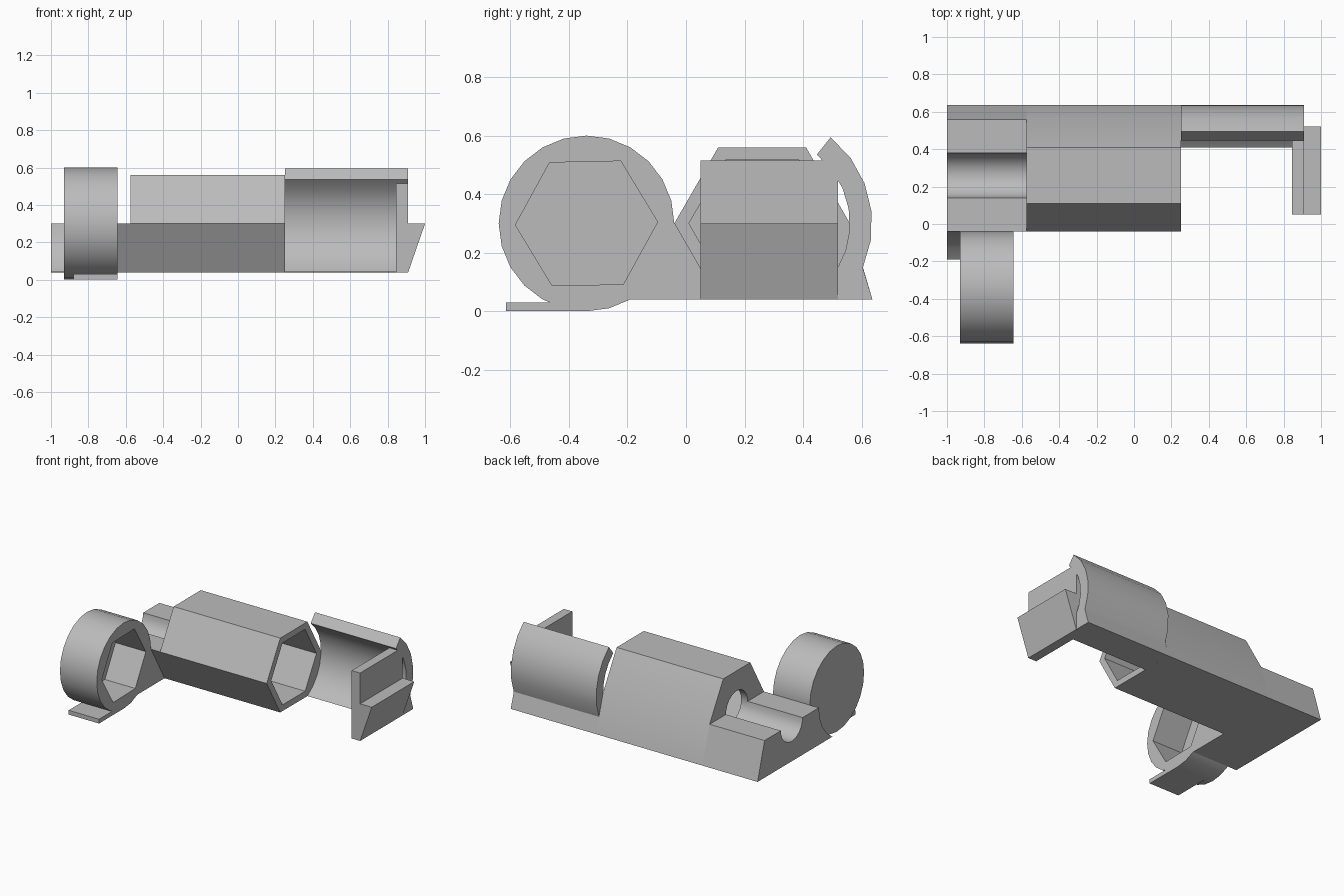
import bpy, bmesh
from math import sin, cos, radians

cube = bpy.data.objects.get("Cube")
if cube:
    bpy.data.objects.remove(cube, do_unlink=True)

grey = bpy.data.materials.new("plain grey")
grey.use_nodes = True
grey.diffuse_color = (0.5, 0.5, 0.5, 1)
grey.node_tree.nodes["Principled BSDF"].inputs["Base Color"].default_value = (0.5, 0.5, 0.5, 1)


def arc(cy, cz, r, start, end, steps):
    """Points of an arc in the side plane, angles in degrees."""
    angles = [radians(start + (end - start) * i / steps) for i in range(steps + 1)]
    return [(cy + r * cos(a), cz + r * sin(a)) for a in angles]


def ring(cy, cz, r, sides, turn=0):
    return arc(cy, cz, r, turn, turn + 360, sides)[:-1]


def extrude(name, outline, direction):
    """Solid made by sweeping a flat outline along one direction."""
    bm = bmesh.new()
    face = bm.faces.new([bm.verts.new(p) for p in outline])
    swept = bmesh.ops.extrude_face_region(bm, geom=[face])["geom"]
    # The starting face stays as the near cap
    if not face.is_valid or face not in bm.faces[:]:
        bm.faces.new(bm.verts[:len(outline)])
    verts = [v for v in swept if isinstance(v, bmesh.types.BMVert)]
    bmesh.ops.translate(bm, verts=verts, vec=direction)
    bmesh.ops.recalc_face_normals(bm, faces=bm.faces)
    mesh = bpy.data.meshes.new(name)
    bm.to_mesh(mesh)
    bm.free()
    mesh.materials.append(grey)
    obj = bpy.data.objects.new(name, mesh)
    bpy.context.collection.objects.link(obj)
    return obj


def prism(name, profile, x0, x1):
    return extrude(name, [(x0, y, z) for y, z in profile], (x1 - x0, 0, 0))


def activate(obj):
    bpy.ops.object.select_all(action='DESELECT')
    obj.select_set(True)
    bpy.context.view_layer.objects.active = obj


def cut(obj, cutter):
    mod = obj.modifiers.new("cut", 'BOOLEAN')
    mod.operation = 'DIFFERENCE'
    mod.solver = 'EXACT'
    mod.object = cutter
    activate(obj)
    bpy.ops.object.modifier_apply(modifier=mod.name)
    bpy.data.objects.remove(cutter, do_unlink=True)


# Shared centres and levels
BY, DY, CZ, FLOOR = 0.26, -0.34, 0.3, 0.04
BACK = (0.637, FLOOR)
FRONT_LOW = (0.11, FLOOR)

# Hexagonal barrel with sloped back foot, hexagonal bore and round end hole
barrel = prism("barrel", [(-0.04, CZ), (0.11, 0.56), (0.41, 0.56), (0.56, CZ),
                          BACK, FRONT_LOW], -0.575, 0.25)
cut(barrel, prism("bore_cutter", ring(BY, CZ, 0.25, 6), -0.525, 0.4))
cut(barrel, prism("hole_cutter", ring(BY, CZ, 0.12, 24), -0.7, -0.5))

# Open cradle block with a half-round channel
channel = arc(BY, CZ, 0.12, -180, 0, 12)
cradle = prism("cradle", [(-0.04, CZ)] + channel + [(0.56, CZ), BACK, FRONT_LOW],
               -1, -0.575)

# Web joining the cradle to the drum
web = prism("drum_web", arc(DY, CZ, 0.3, 0, -60, 4) + [FRONT_LOW], -1, -0.645)

# Drum with a hexagonal pocket
drum = prism("drum", ring(DY, CZ, 0.3, 24), -0.93, -0.645)
cut(drum, prism("pocket_cutter", ring(DY, CZ, 0.243, 6, 1.2), -0.88, -0.5))

# Flat tab under the drum
tab = prism("drum_tab", [(-0.615, 0), (DY, 0), (DY, 0.03), (-0.615, 0.03)], -0.88, -0.645)

# Curved clip shell with a sloped foot
clip = prism("clip_shell", arc(BY, CZ, 0.3, -60, 51.5, 8)
             + arc(BY, CZ, 0.376, 51.5, -23.8, 5) + [BACK], 0.25, 0.91)

# End wall and the wedge on its outer side
wall = prism("end_wall", [(0.05, FLOOR), (0.52, FLOOR), (0.52, 0.515), (0.05, 0.515)],
             0.845, 0.91)
wedge = extrude("end_wedge", [(0.91, 0.05, FLOOR), (1, 0.05, CZ), (0.91, 0.05, CZ)],
                (0, 0.47, 0))

# Smooth the round walls, keep the edges crisp
for part in (barrel, cradle, web, drum, tab, clip, wall, wedge):
    activate(part)
    bpy.ops.object.shade_smooth_by_angle(angle=radians(30))
